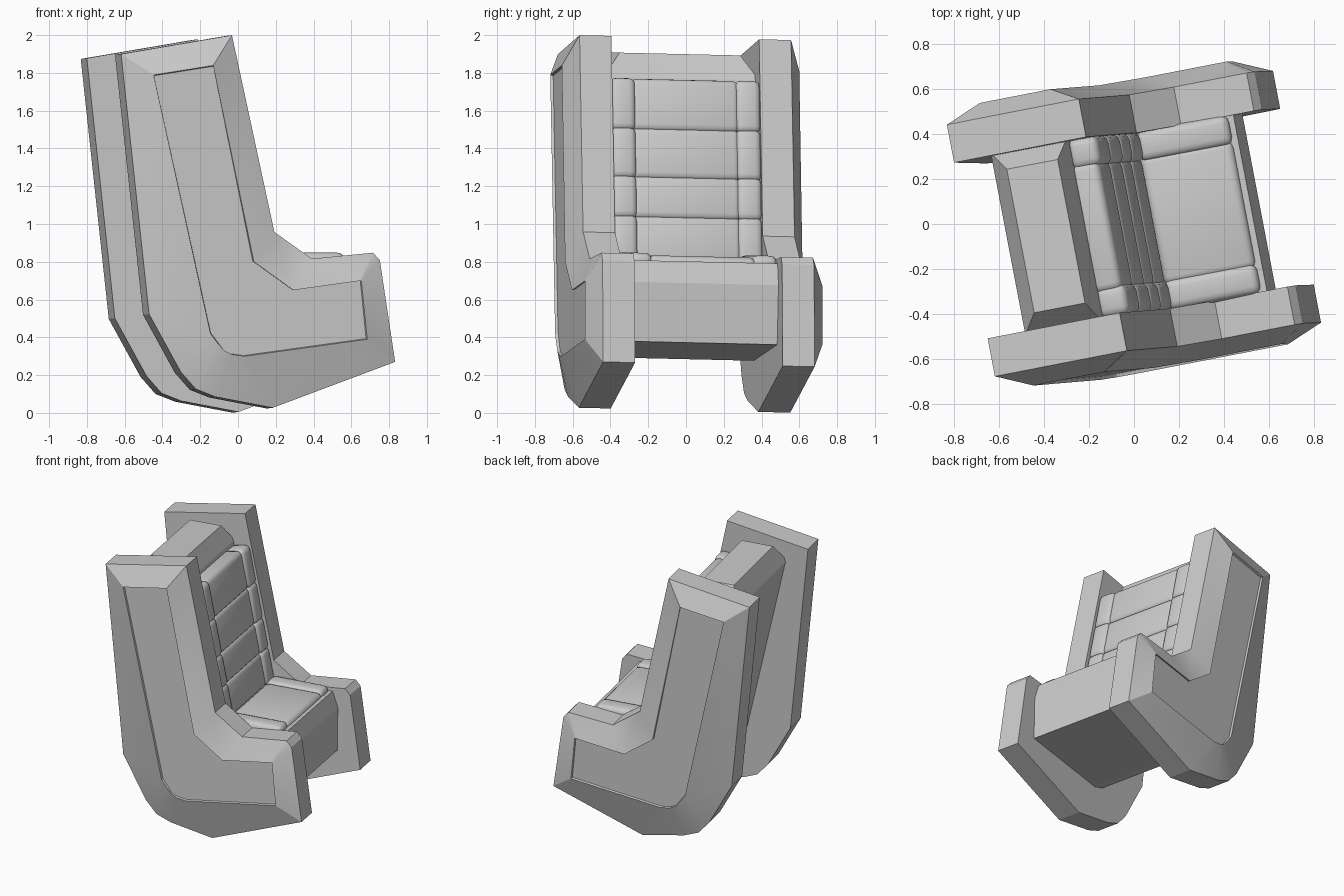
import bpy, bmesh, math
from mathutils import Matrix, Vector

if "Cube" in bpy.data.objects:
    bpy.data.objects.remove(bpy.data.objects["Cube"])

# Whole seat is turned about z and leans slightly sideways
PLACE = (Matrix.Translation((0, 0, 1)) @ Matrix.Rotation(math.radians(10.8), 4, 'Z')
         @ Matrix.Rotation(math.radians(-1.3), 4, 'X') @ Matrix.Translation((0, 0, -1)))


def finish(bm, name, angle):
    bmesh.ops.recalc_face_normals(bm, faces=bm.faces)
    me = bpy.data.meshes.new(name)
    bm.to_mesh(me)
    bm.free()
    ob = bpy.data.objects.new(name, me)
    bpy.context.collection.objects.link(ob)
    ob.matrix_world = PLACE
    bpy.ops.object.select_all(action='DESELECT')
    ob.select_set(True)
    bpy.context.view_layer.objects.active = ob
    bpy.ops.object.shade_smooth_by_angle(angle=math.radians(angle))
    return ob


def loft(name, rings, angle):
    """Skin (profile, y) rings of equal point count and cap both ends."""
    bm = bmesh.new()
    loops = [[bm.verts.new((x, y, z)) for x, z in prof] for prof, y in rings]
    n = len(loops[0])
    for a, b in zip(loops, loops[1:]):
        for i in range(n):
            j = (i + 1) % n
            bm.faces.new((a[i], a[j], b[j], b[i]))
    bm.faces.new(loops[0])
    bm.faces.new(loops[-1])
    return finish(bm, name, angle)


# Side panels: L-shaped rim, sloping border and a shallow recessed face
rim = [(-.735, 1.887), (-.137, 1.987), (.087, .945), (.288, .803), (.618, .835),
       (.655, .795), (.735, .257), (.075, .014), (-.235, .072), (-.34, .113),
       (-.42, .203), (-.59, .51)]
face = [(-.573, 1.775), (-.2525, 1.825), (-.037, .785), (.175, .635), (.53, .684),
        (.542, .683), (.572, .375), (-.09, .285), (-.16, .295), (-.2, .315),
        (-.235, .355), (-.273, .405)]
cx, cz = -.2, .9
recess = [(x + .004 * (1 if x < cx else -1), z + .004 * (1 if z < cz else -1)) for x, z in face]
for side, name in ((-1, "near_side_panel"), (1, "far_side_panel")):
    loft(name, [(rim, side * .398), (rim, side * .57), (face, side * .64),
                (recess, side * .625)], 22)

# Seat body between the panels, its top chamfered toward both ends
lower = [(-.22, 1.77), (-.02, .72), (.47, .72), (.475, .80), (.525, .80), (.565, .685),
         (.565, .37), (-.09, .285), (-.17, .31), (-.26, .42), (-.567, 1.76)]
middle = lower + [(-.51, 1.9), (-.28, 1.9)]
ends = lower + [(-.563, 1.78), (-.228, 1.79)]
loft("seat_body", [(ends, -.405), (middle, -.325), (middle, .325), (ends, .405)], 10)


# Cushions: rounded blocks in three columns
def pad(bm, origin, along, out, length, depth, y0, y1):
    m = Matrix((along * length, Vector((0, y1 - y0, 0)), out * depth)).transposed().to_4x4()
    m.translation = origin + along * length / 2 + Vector((0, (y0 + y1) / 2, 0)) - out * depth / 2
    part = bmesh.new()
    bmesh.ops.create_cube(part, size=1, matrix=m)
    bmesh.ops.bevel(part, geom=part.edges[:], offset=.036, segments=3, profile=.5, affect='EDGES')
    me = bpy.data.meshes.new("pad_tmp")
    part.to_mesh(me)
    part.free()
    bm.from_mesh(me)
    bpy.data.meshes.remove(me)


# (y start, y end, extra height): the outer bolsters stand slightly proud
columns = [(-.405, -.268, .012), (-.292, .292, 0), (.268, .405, .012)]

# Backrest cushions, four rows leaning back
top, bottom = Vector((-.105, 0, 1.76)), Vector((.09, 0, .81))
down = (bottom - top).normalized()
out = Vector((-down.z, 0, down.x))
cuts = [0, .265, .525, .74, .97]
bm = bmesh.new()
for a, b in zip(cuts, cuts[1:]):
    for y0, y1, lift in columns:
        pad(bm, top + down * (a - .01) + out * lift, down, out, b - a + .02, .14, y0, y1)
finish(bm, "backrest_cushions", 60)

# Seat cushions
bm = bmesh.new()
for y0, y1, lift in columns:
    pad(bm, Vector((.08, 0, .828 + lift)), Vector((1, 0, 0)), Vector((0, 0, 1)), .42, .13, y0, y1)
finish(bm, "seat_cushions", 60)
